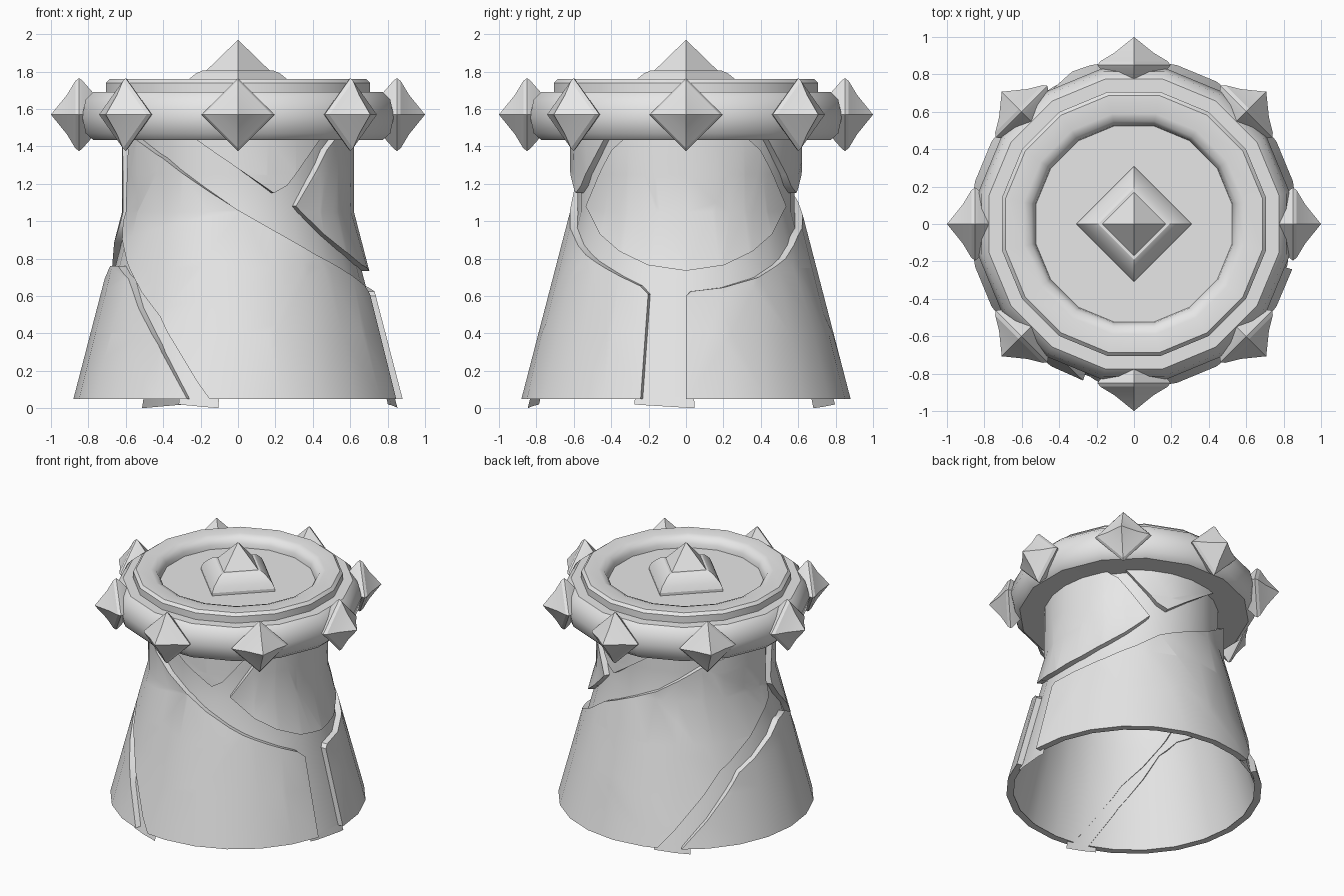
import bpy, bmesh
from math import radians, sin, cos, pi
from mathutils import Vector, Matrix

if "Cube" in bpy.data.objects:
    bpy.data.objects.remove(bpy.data.objects["Cube"])

stone = bpy.data.materials.new("grey_stone")
stone.use_nodes = True
GREY = (0.8, 0.8, 0.8, 1)
stone.diffuse_color = GREY
stone.node_tree.nodes["Principled BSDF"].inputs["Base Color"].default_value = GREY

UNROLL = 0.65   # unrolled width per radian
STEP = 15       # degrees per side of the body


def finish(bm, name, angle=35):
    mesh = bpy.data.meshes.new(name)
    bm.to_mesh(mesh)
    bm.free()
    mesh.materials.append(stone)
    obj = bpy.data.objects.new(name, mesh)
    bpy.context.collection.objects.link(obj)
    bpy.ops.object.select_all(action="DESELECT")
    obj.select_set(True)
    bpy.context.view_layer.objects.active = obj
    bpy.ops.object.shade_smooth_by_angle(angle=radians(angle))
    return obj


def body_radius(z):
    return 0.62 + max(0, 1.05 - z) * 0.26


def wrap(bm):
    """Roll a flat (width, height, relief) sheet around the body."""
    for v in bm.verts:
        a, z, h = v.co.x / UNROLL, v.co.y, v.co.z
        r = body_radius(z) + h
        v.co = (r * sin(a), -r * cos(a), z)


def cut_grid(bm, lo, hi):
    cuts = [(Vector((radians(d) * UNROLL, 0, 0)), Vector((1, 0, 0)))
            for d in range(-360, 361, STEP) if lo < d < hi]
    cuts += [(Vector((0, z, 0)), Vector((0, 1, 0))) for z in (0.4, 0.75, 1.05, 1.25)]
    for co, no in cuts:
        bmesh.ops.bisect_plane(bm, geom=bm.verts[:] + bm.edges[:] + bm.faces[:],
                               plane_co=co, plane_no=no, dist=1e-5)


def slab(name, outline, relief=0.0, raised=True):
    """Curved slab from an outline of (degrees around, height) points."""
    bm = bmesh.new()
    face = bm.faces.new([bm.verts.new((radians(d) * UNROLL, z, relief)) for d, z in outline])
    if raised:
        bmesh.ops.inset_region(bm, faces=[face], thickness=0.03, depth=0.02)
    bmesh.ops.triangulate(bm, faces=bm.faces[:])
    degs = [d for d, z in outline]
    cut_grid(bm, min(degs), max(degs))
    if raised:
        rim = [e for e in bm.edges if e.is_boundary]
        ext = bmesh.ops.extrude_edge_only(bm, edges=rim)
        for v in ext["geom"]:
            if isinstance(v, bmesh.types.BMVert):
                v.co.z = -0.05
        bmesh.ops.recalc_face_normals(bm, faces=bm.faces[:])
    wrap(bm)
    return finish(bm, name)


def lathe(name, profile, sides, offset=0.0):
    bm = bmesh.new()
    rings = [[bm.verts.new((r * cos(2 * pi * (i + offset) / sides),
                            r * sin(2 * pi * (i + offset) / sides), z))
              for i in range(sides)] for r, z in profile]
    for a, b in zip(rings, rings[1:]):
        for i in range(sides):
            j = (i + 1) % sides
            bm.faces.new((a[i], a[j], b[j], b[i]))
    return bm, rings


# Groove floor: a plain tapered core under the slabs
bm, _ = lathe("core", [(body_radius(z) - 0.04, z) for z in (0.05, 0.4, 0.75, 1.05, 1.25, 1.5)],
              360 // STEP)
finish(bm, "core")

# Feet of the groove floor, reaching the ground
for i, (a, b) in enumerate([(-22, -7), (71, 93), (200, 217)]):
    slab(f"groove_foot_{i + 1}", [(a, 0.02), (b, 0.0), (b, 0.06), (a, 0.06)], -0.04, False)

# Large wall slabs
slab("front_slab", [(-10, 0.05), (74, 0.05), (74, 0.61), (70, 0.655), (38, 0.82), (0, 1.06),
                    (-41, 1.34), (-62, 1.44), (-71, 1.44), (-76, 1.0), (-70, 0.9),
                    (-33, 0.49)])
slab("back_slab", [(90, 0.05), (202, 0.05), (233, 0.56), (276, 0.94), (278, 1.0), (276, 1.42),
                   (262, 1.42), (225, 1.3), (196, 1.11), (156, 0.92), (141, 0.8), (123, 0.7),
                   (106, 0.645), (92, 0.625), (90, 0.6)])
slab("left_low_slab", [(213, 0.05), (342, 0.05), (328, 0.34), (305, 0.69), (293, 0.76),
                       (281, 0.76), (244, 0.53)])

# Rounded slab on the side and the wedges under the crown
slab("round_slab", [(30, 1.08), (45, 0.93), (58, 0.84), (73, 0.765), (90, 0.735), (107, 0.765),
                    (122, 0.84), (135, 0.93), (150, 1.08), (130, 1.38), (120, 1.46),
                    (60, 1.46), (50, 1.38)])
wedge = [(-23, 1.45), (18, 1.15), (25, 1.19), (46, 1.45)]
slab("front_wedge", wedge)
slab("back_wedge", [(180 - d, z) for d, z in reversed(wedge)])

# Crown ring with a sunken floor
bm, rings = lathe("crown", [(0.56, 1.44), (0.79, 1.435), (0.83, 1.47), (0.85, 1.56), (0.83, 1.65),
                            (0.79, 1.69), (0.72, 1.69), (0.72, 1.74), (0.70, 1.76),
                            (0.60, 1.76), (0.56, 1.745), (0.54, 1.71), (0.535, 1.68)], 16, 0.5)
bm.faces.new(rings[-1])
finish(bm, "crown_ring", 40)


def stud(name, profile, place):
    """Four-sided stepped spike along +z, moved into place."""
    bm, rings = lathe(name, profile, 4)
    bm.faces.new(rings[0])
    bmesh.ops.remove_doubles(bm, verts=rings[-1], dist=1e-4)
    bm.transform(place)
    bmesh.ops.recalc_face_normals(bm, faces=bm.faces[:])
    finish(bm, name, 20)


# Top spike on its pedestal
stud("top_pedestal", [(0.31, 1.67), (0.31, 1.70), (0.285, 1.74), (0.225, 1.79),
                      (0.19, 1.805), (0.0, 1.805)], Matrix())
stud("top_spike", [(0.175, 1.79), (0.175, 1.80), (0.0, 1.97)], Matrix())

# Eight spikes around the crown
spike = [(0.10, 0.76), (0.185, 0.835), (0.195, 0.85), (0.18, 0.87), (0.105, 0.915), (0.0, 1.0)]
for i in range(8):
    place = (Matrix.Translation((0, 0, 1.57)) @ Matrix.Rotation(i * pi / 4, 4, "Z")
             @ Matrix.Rotation(pi / 2, 4, "Y"))
    stud(f"crown_spike_{i + 1}", spike, place)
